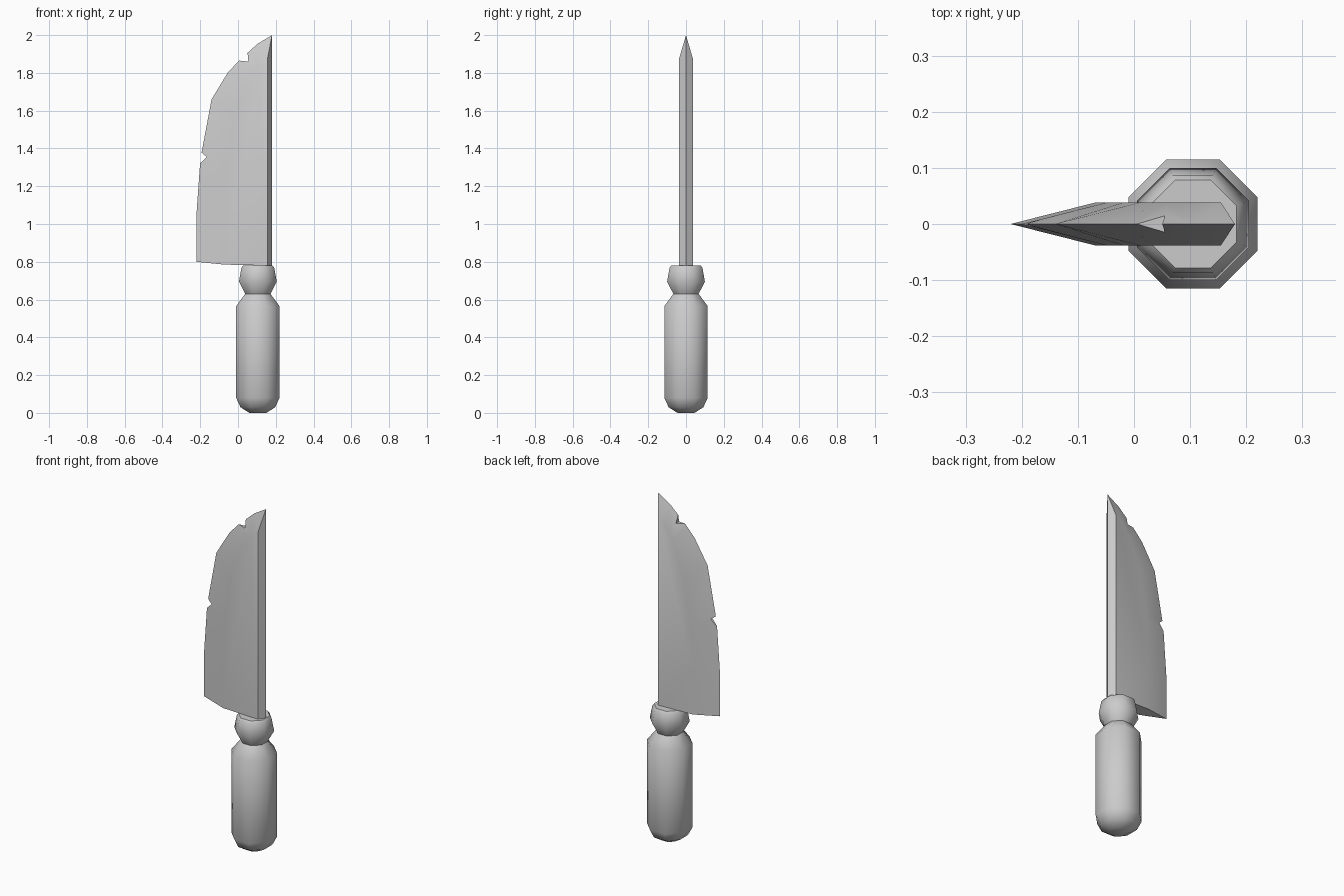
import bpy, bmesh, math
from mathutils import Vector

if "Cube" in bpy.data.objects:
    bpy.data.objects.remove(bpy.data.objects["Cube"])


def make_object(name, bm):
    bmesh.ops.recalc_face_normals(bm, faces=bm.faces[:])
    mesh = bpy.data.meshes.new(name)
    bm.to_mesh(mesh)
    bm.free()
    ob = bpy.data.objects.new(name, mesh)
    bpy.context.collection.objects.link(ob)
    return ob


def select_only(ob):
    bpy.ops.object.select_all(action='DESELECT')
    ob.select_set(True)
    bpy.context.view_layer.objects.active = ob


# Handle: eight-sided turned profile (half width across flats, z)
profile = [(0.045, 0.0), (0.092, 0.03), (0.115, 0.08), (0.115, 0.565),
           (0.067, 0.63), (0.1, 0.695), (0.087, 0.768), (0.078, 0.78)]
bm = bmesh.new()
rings = []
for half, z in profile:
    r = half / math.cos(math.pi / 8)
    angles = [math.pi / 8 + i * math.pi / 4 for i in range(8)]
    rings.append([bm.verts.new((0.105 + r * math.cos(a), r * math.sin(a), z)) for a in angles])
for low, high in zip(rings, rings[1:]):
    for i in range(8):
        j = (i + 1) % 8
        bm.faces.new((low[i], low[j], high[j], high[i]))
bm.faces.new(rings[0])
bm.faces.new(rings[-1])
handle = make_object("handle", bm)
select_only(handle)
bpy.ops.object.shade_smooth_by_angle(angle=math.radians(50))

# Blade: cutting edge and bevel line (x, z), bevelled on both sides
edge = [(-0.22, 0.80), (-0.22, 1.05), (-0.199, 1.345), (-0.14, 1.66),
        (-0.055, 1.80), (0.005, 1.865), (0.105, 1.955), (0.18, 2.0)]
bevel = [(-0.07, 0.785), (-0.07, 1.05), (-0.05, 1.33), (-0.02, 1.55),
         (0.01, 1.66), (0.06, 1.765), (0.11, 1.83), (0.155, 1.87)]
half_thick = 0.038
bm = bmesh.new()
edge_v = [bm.verts.new((x, 0, z)) for x, z in edge]
spine = bm.verts.new((0.18, 0, 0.78))
bottoms = []
for y in (-half_thick, half_thick):
    side = [bm.verts.new((x, y, z)) for x, z in bevel]
    heel = bm.verts.new((0.155, y, 0.78))
    for i in range(len(edge) - 1):
        bm.faces.new((edge_v[i], edge_v[i + 1], side[i + 1], side[i]))
    bm.faces.new(side + [heel])
    bm.faces.new((heel, side[-1], edge_v[-1], spine))
    bottoms.append((side[0], heel))
(a, b), (c, d) = bottoms
bm.faces.new((edge_v[0], a, c))
bm.faces.new((a, b, d, c))
bm.faces.new((b, spine, d))
blade = make_object("blade", bm)

# Nicks: wedges cut from the edge (start, apex, end)
nicks = [((-0.202, 1.32), (-0.165, 1.355), (-0.196, 1.38)),
         ((0.005, 1.865), (0.055, 1.86), (0.05, 1.91))]
for start, apex, end in nicks:
    apex = Vector(apex)
    tri = [apex] + [apex + 2 * (Vector(p) - apex) for p in (start, end)]
    bm = bmesh.new()
    near, far = [[bm.verts.new((p.x, y, p.y)) for p in tri] for y in (-0.1, 0.1)]
    bm.faces.new(near)
    bm.faces.new(far)
    for i in range(3):
        j = (i + 1) % 3
        bm.faces.new((near[i], near[j], far[j], far[i]))
    cutter = make_object("nick_cutter", bm)
    cutter.hide_render = True
    select_only(blade)
    mod = blade.modifiers.new("nick", 'BOOLEAN')
    mod.operation = 'DIFFERENCE'
    mod.solver = 'EXACT'
    mod.object = cutter
    bpy.ops.object.modifier_apply(modifier=mod.name)
    bpy.data.objects.remove(cutter)

select_only(blade)
bpy.ops.object.shade_smooth_by_angle(angle=math.radians(30))
